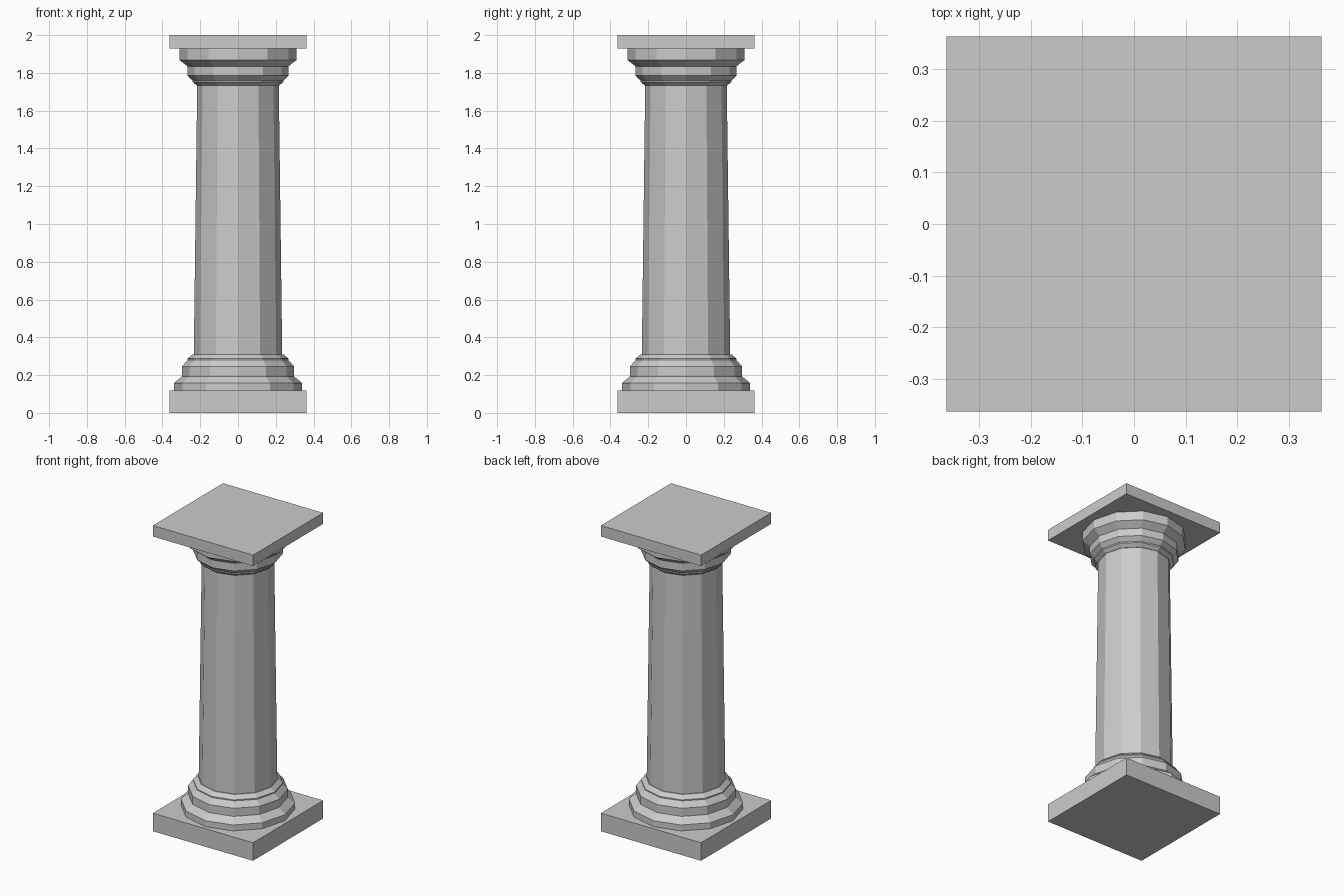
import bpy, bmesh
from math import sin, cos, pi

if "Cube" in bpy.data.objects:
    bpy.data.objects.remove(bpy.data.objects["Cube"])

SIDES = 12


def finish(name, bm):
    bmesh.ops.recalc_face_normals(bm, faces=bm.faces)
    me = bpy.data.meshes.new(name)
    bm.to_mesh(me)
    bm.free()
    bpy.context.collection.objects.link(bpy.data.objects.new(name, me))


def slab(name, half, z0, z1):
    bm = bmesh.new()
    bmesh.ops.create_cube(bm, size=1)
    bmesh.ops.scale(bm, vec=(2 * half, 2 * half, z1 - z0), verts=bm.verts)
    bmesh.ops.translate(bm, vec=(0, 0, (z0 + z1) / 2), verts=bm.verts)
    finish(name, bm)


def turned(name, profile):
    """Stack 12-sided rings from (radius, z) points and cap both ends."""
    bm = bmesh.new()
    rings = [[bm.verts.new((r * cos(2 * pi * i / SIDES), r * sin(2 * pi * i / SIDES), z))
              for i in range(SIDES)] for r, z in profile]
    for a, b in zip(rings, rings[1:]):
        for i in range(SIDES):
            j = (i + 1) % SIDES
            bm.faces.new((a[i], a[j], b[j], b[i]))
    bm.faces.new(rings[0])
    bm.faces.new(rings[-1])
    finish(name, bm)


# square slabs at the bottom and top
slab("plinth", 0.3625, 0, 0.118)
slab("abacus", 0.3625, 1.928, 2)

# stepped base moulding
turned("base_moulding", [(0.34, 0.118), (0.34, 0.157), (0.297, 0.193), (0.297, 0.246),
                         (0.267, 0.28), (0.267, 0.287), (0.24, 0.31)])

# tapered faceted shaft
turned("shaft", [(0.234, 0.31), (0.216, 1.733)])

# flaring capital moulding
turned("capital_moulding", [(0.218, 1.733), (0.241, 1.752), (0.241, 1.76), (0.267, 1.785),
                            (0.267, 1.835), (0.31, 1.868), (0.31, 1.928)])
